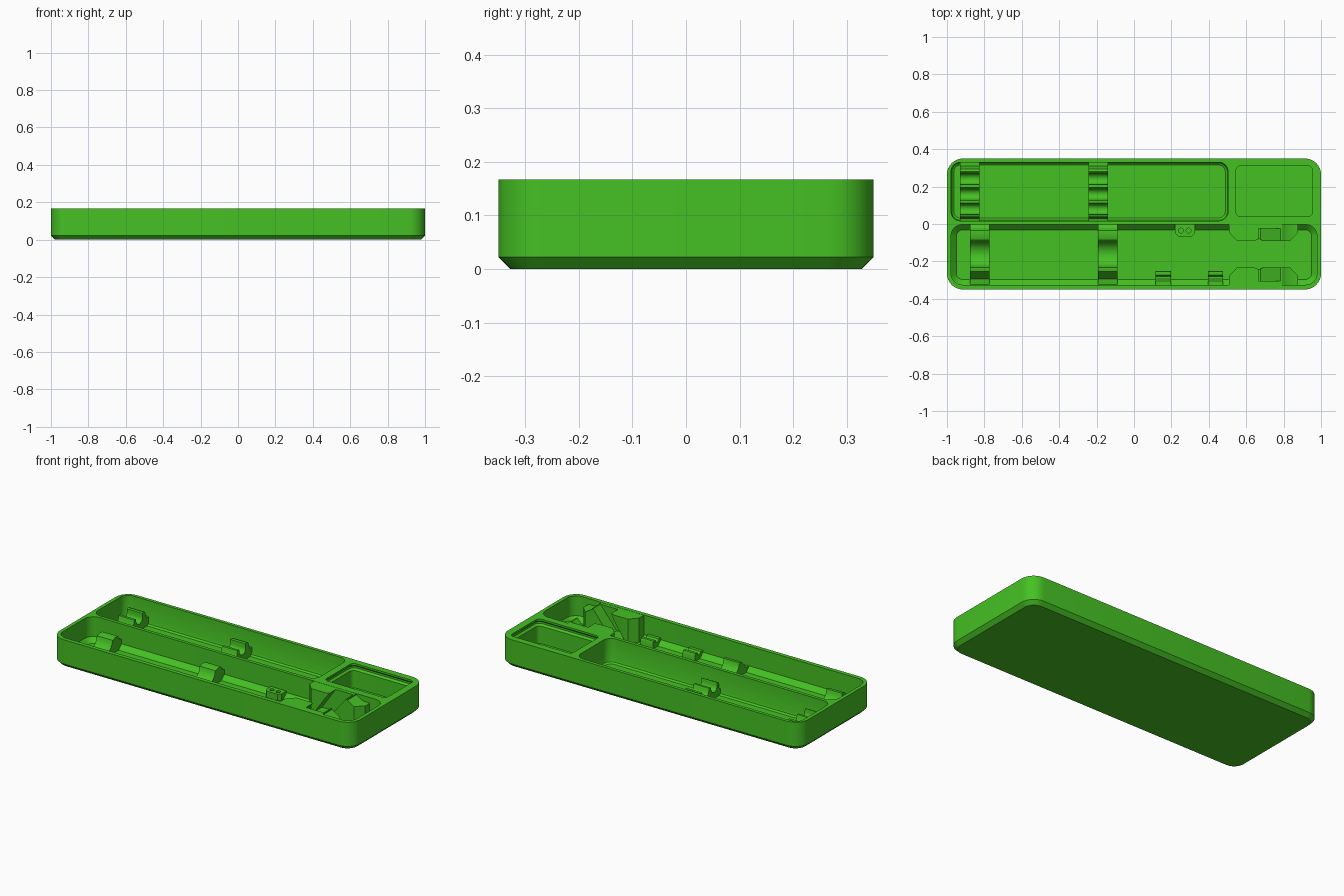
import bpy, bmesh, math

if "Cube" in bpy.data.objects:
    bpy.data.objects.remove(bpy.data.objects["Cube"])

green = bpy.data.materials.new("green plastic")
green.diffuse_color = (0.06, 0.53, 0.017, 1)
green.use_nodes = True
green.node_tree.nodes["Principled BSDF"].inputs["Base Color"].default_value = green.diffuse_color


def finish(name, bm, angle=30):
    bmesh.ops.recalc_face_normals(bm, faces=bm.faces)
    me = bpy.data.meshes.new(name)
    bm.to_mesh(me)
    bm.free()
    me.materials.append(green)
    ob = bpy.data.objects.new(name, me)
    bpy.context.collection.objects.link(ob)
    smooth(ob, angle)
    return ob


def smooth(ob, angle=30):
    bpy.ops.object.select_all(action='DESELECT')
    ob.select_set(True)
    bpy.context.view_layer.objects.active = ob
    bpy.ops.object.shade_smooth_by_angle(angle=math.radians(angle))


def rounded_loft(name, box, levels, seg=8):
    """Stack of rounded rectangles; levels are (inset, radius, z)."""
    x0, x1, y0, y1 = box
    bm = bmesh.new()
    rings = []
    for inset, r, z in levels:
        ring = []
        corners = [(x1 - inset - r, y1 - inset - r), (x0 + inset + r, y1 - inset - r),
                   (x0 + inset + r, y0 + inset + r), (x1 - inset - r, y0 + inset + r)]
        for q, (cx, cy) in enumerate(corners):
            for i in range(seg + 1):
                a = math.pi / 2 * (q + i / seg)
                ring.append(bm.verts.new((cx + r * math.cos(a), cy + r * math.sin(a), z)))
        rings.append(ring)
    n = len(rings[0])
    for lo, hi in zip(rings, rings[1:]):
        for i in range(n):
            bm.faces.new((lo[i], lo[(i + 1) % n], hi[(i + 1) % n], hi[i]))
    bm.faces.new(rings[0])
    bm.faces.new(rings[-1])
    return finish(name, bm)


def extrude(name, pts, axis, a, b):
    """Extrude a 2D outline along an axis: 'x' takes (y,z), 'y' takes (x,z), 'z' takes (x,y)."""
    place = {'x': lambda p, t: (t, p[0], p[1]),
             'y': lambda p, t: (p[0], t, p[1]),
             'z': lambda p, t: (p[0], p[1], t)}[axis]
    bm = bmesh.new()
    lo = [bm.verts.new(place(p, a)) for p in pts]
    hi = [bm.verts.new(place(p, b)) for p in pts]
    n = len(pts)
    for i in range(n):
        bm.faces.new((lo[i], lo[(i + 1) % n], hi[(i + 1) % n], hi[i]))
    bm.faces.new(lo)
    bm.faces.new(hi)
    return finish(name, bm)


def cut(target, cutter):
    cutter.hide_render = True
    mod = target.modifiers.new("cut", 'BOOLEAN')
    mod.operation = 'DIFFERENCE'
    mod.solver = 'EXACT'
    mod.object = cutter
    bpy.context.view_layer.objects.active = target
    bpy.ops.object.modifier_apply(modifier=mod.name)
    bpy.data.objects.remove(cutter)


def arc(cy, cz, r, a0, a1, n=8):
    return [(cy + r * math.cos(math.radians(a0 + (a1 - a0) * i / n)),
             cz + r * math.sin(math.radians(a0 + (a1 - a0) * i / n))) for i in range(n + 1)]


TOP, FLOOR = 0.167, 0.02

# Tray body with chamfered bottom edge
tray = rounded_loft("tray", (-1, 1, -0.35, 0.35),
                    [(0.022, 0.063, 0), (0, 0.085, 0.022), (0, 0.085, TOP)])

# Three compartments; the small one has a retaining lip
cut(tray, rounded_loft("back_cavity", (-0.978, 0.503, 0.017, 0.33),
                       [(0.015, 0.035, FLOOR), (0.004, 0.045, FLOOR + 0.008),
                        (0, 0.05, FLOOR + 0.022), (0, 0.05, 0.2)]))
cut(tray, rounded_loft("front_cavity", (-0.978, 0.978, -0.325, -0.003),
                       [(0.028, 0.035, FLOOR), (0, 0.06, FLOOR + 0.028), (0, 0.06, 0.2)]))
cut(tray, rounded_loft("small_cavity", (0.545, 0.955, 0.04, 0.31),
                       [(0, 0.025, FLOOR), (0, 0.025, 0.125), (-0.012, 0.037, 0.135),
                        (-0.012, 0.037, 0.146), (0, 0.025, 0.156), (0, 0.025, 0.2)]))
smooth(tray)

# Comb supports in the back compartment: ridges with round grooves
comb = [(0.332, 0.015), (0.332, 0.07), (0.31, 0.07), (0.295, 0.112), (0.28, 0.117), (0.272, 0.112)]
comb += arc(0.242, 0.088, 0.03, 0, -180, 8)
comb += [(0.21, 0.1), (0.195, 0.1)]
comb += arc(0.16, 0.085, 0.03, 0, -180, 8)
comb += [(0.125, 0.098), (0.112, 0.098)]
comb += arc(0.08, 0.085, 0.028, 0, -180, 8)
comb += [(0.05, 0.106), (0.038, 0.1), (0.03, 0.06), (0.015, 0.055), (0.015, 0.015)]
for x in (-0.93, -0.243):
    extrude("comb_support", comb, 'x', x, x + 0.104)

# Cradle supports in the front compartment: two posts around a round saddle
cradle = [(-0.002, 0.015), (-0.002, 0.075), (-0.022, 0.085), (-0.035, 0.106), (-0.062, 0.108), (-0.085, 0.1)]
cradle += arc(-0.16, 0.108, 0.072, -5, -175, 12)
cradle += [(-0.24, 0.102), (-0.255, 0.098), (-0.295, 0.05), (-0.327, 0.045), (-0.327, 0.015)]
for x in (-0.877, -0.193):
    extrude("cradle_support", cradle, 'x', x, x + 0.104)

# Small notched clips on the front wall
clip = [(-0.327, 0.015), (-0.327, 0.06), (-0.305, 0.06), (-0.295, 0.045), (-0.28, 0.045),
        (-0.272, 0.066), (-0.255, 0.066), (-0.25, 0.055), (-0.25, 0.015)]
for x in (0.115, 0.395):
    extrude("small_clip", clip, 'x', x, x + 0.082)

# Block with two holes on the dividing wall
holder = extrude("two_hole_block", [(0.22, 0), (0.325, 0), (0.325, -0.05), (0.31, -0.066),
                                    (0.235, -0.066), (0.22, -0.05)], 'z', 0.015, 0.058)
for x in (0.25, 0.292):
    cut(holder, extrude("hole", arc(x, -0.035, 0.013, 0, 337.5, 15), 'z', 0.03, 0.08))
smooth(holder)

# Facing pair of clamp blocks, each with a slanted slot
for name, wall, face in (("back_clamp", -0.001, -0.09), ("front_clamp", -0.327, -0.233)):
    d = 1 if face > wall else -1
    outline = [(0.508, wall), (0.508, face - 0.045 * d), (0.55, face), (0.645, face),
               (0.67, face - 0.01 * d), (0.69, face), (0.835, face),
               (0.878, face - 0.045 * d), (0.878, wall)]
    clamp = extrude(name, outline, 'z', 0.015, TOP - 0.001)
    back = wall + 0.022 * d
    out = face + 0.05 * d
    cut(clamp, extrude("slot", [(0.575, 0.035), (0.675, 0.035), (0.81, 0.2), (0.69, 0.2)],
                       'y', min(back, out), max(back, out)))
    # Lowered, sloping top on the right end
    cut(clamp, extrude("end_slope", [(0.79, 0.19), (0.79, 0.16), (0.83, 0.135), (0.9, 0.13), (0.9, 0.19)],
                       'y', -0.4, 0.1))
    smooth(clamp)
